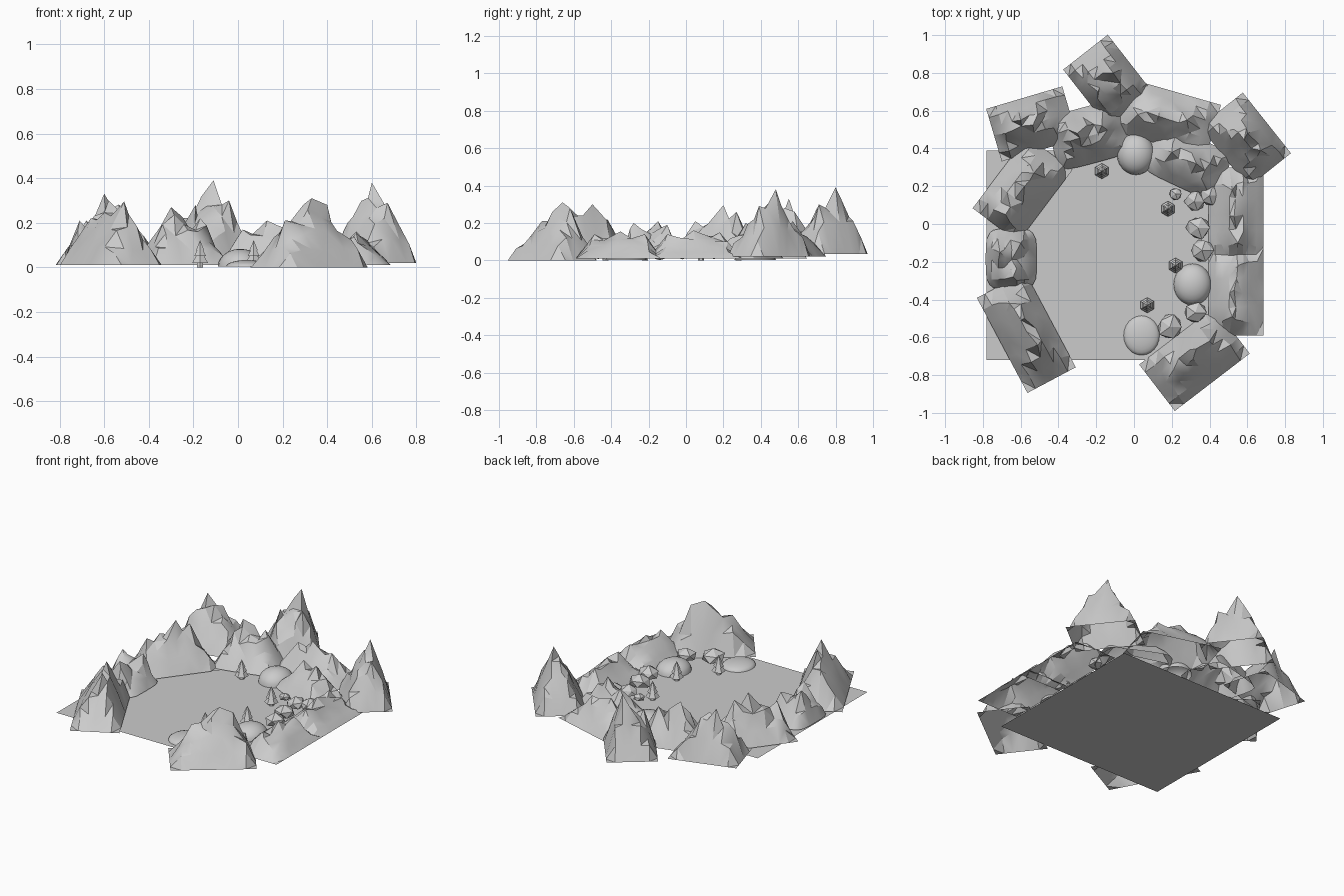
import bpy, bmesh, random
from math import cos, sin, radians
from mathutils import Vector

if "Cube" in bpy.data.objects:
    bpy.data.objects.remove(bpy.data.objects["Cube"])

random.seed(4)


def finish(bm, name, angle=None):
    bmesh.ops.recalc_face_normals(bm, faces=bm.faces)
    me = bpy.data.meshes.new(name)
    bm.to_mesh(me)
    bm.free()
    ob = bpy.data.objects.new(name, me)
    bpy.context.collection.objects.link(ob)
    if angle:
        bpy.ops.object.select_all(action='DESELECT')
        ob.select_set(True)
        bpy.context.view_layer.objects.active = ob
        bpy.ops.object.shade_smooth_by_angle(angle=radians(angle))
    return ob


# Mountain: an open rectangular grid patch raised into several pyramid peaks
def mountain(name, cx, cy, sx, sy, deg, base, peaks, rough=0.06, nx=8, ny=6, cut=0.0):
    a = radians(deg)
    ux, uy = Vector((cos(a), sin(a))), Vector((-sin(a), cos(a)))
    c = Vector((cx, cy))
    local = []
    for px, py, pz in peaks:
        d = Vector((px, py)) - c
        lx = max(-0.38 * sx, min(0.38 * sx, d.dot(ux)))
        ly = max(-0.35 * sy, min(0.35 * sy, d.dot(uy)))
        local.append((lx, ly, pz - base))
    xs = [(i / nx - 0.5) * sx for i in range(nx + 1)]
    ys = [(j / ny - 0.5) * sy for j in range(ny + 1)]
    # grid points nearest each peak are snapped to it
    snap = {}
    for lx, ly, h in local:
        i = min(range(nx + 1), key=lambda k: abs(xs[k] - lx))
        j = min(range(ny + 1), key=lambda k: abs(ys[k] - ly))
        snap[i, j] = (lx, ly, h)
    bm = bmesh.new()
    vs = []
    for i, x0 in enumerate(xs):
        row = []
        for j, y0 in enumerate(ys):
            x, y, h = x0, y0, 0.0
            inner = 0 < i < nx and 0 < j < ny
            if (i, j) in snap:
                x, y, h = snap[i, j]
            elif inner:
                for n, (lx, ly, ph) in enumerate(local):
                    t = min((x + sx / 2) / (lx + sx / 2), (sx / 2 - x) / (sx / 2 - lx),
                            (y + sy / 2) / (ly + sy / 2), (sy / 2 - y) / (sy / 2 - ly))
                    k = 1.0 if n == 0 else 1.15
                    h = max(h, ph * (1 - k * (1 - t)))
                h *= 1 + random.uniform(-2.0, 1.2) * rough
                x += random.uniform(-0.15, 0.15) * sx / nx
                y += random.uniform(-0.15, 0.15) * sy / ny
            elif cut:
                # rounded outline for the smaller hills
                e = abs(x / sx * 2) ** 4 * abs(y / sy * 2) ** 4
                x *= 1 - cut * e
                y *= 1 - cut * e
            p = c + ux * x + uy * y
            row.append(bm.verts.new((p.x, p.y, base + max(h, 0))))
        vs.append(row)
    for i in range(nx):
        for j in range(ny):
            bm.faces.new((vs[i][j], vs[i + 1][j], vs[i + 1][j + 1], vs[i][j + 1]))
    bmesh.ops.triangulate(bm, faces=bm.faces)
    return finish(bm, name, 28)


# Valley floor
bm = bmesh.new()
bm.faces.new([bm.verts.new(p) for p in
              ((-.78, -.72, 0), (.40, -.72, 0), (.40, .39, 0), (-.78, .39, 0))])
finish(bm, "valley_floor")

# Ring of mountains
mountain("back_peak", -.14, .76, .38, .30, -52, .035,
         [(-.11, .80, .39), (-.04, .71, .30), (-.19, .70, .28)])
mountain("back_right_peak", .59, .445, .41, .29, -51.5, .02,
         [(.60, .48, .38), (.67, .39, .29), (.53, .50, .24)])
mountain("back_left_mountain", -.54, .53, .42, .29, 16.5, .02,
         [(-.60, .55, .33), (-.51, .58, .26), (-.68, .48, .19)])
mountain("back_ridge_left", -.24, .47, .40, .30, 15, .01,
         [(-.30, .48, .27), (-.17, .52, .22)], cut=.1)
mountain("back_ridge_right", .18, .56, .50, .29, -16, .02,
         [(.13, .57, .21), (.28, .55, .18), (.02, .58, .17)])
mountain("inner_right_hill", .28, .33, .43, .28, -25, .01,
         [(.33, .32, .20), (.20, .38, .18)], cut=.12)
mountain("left_mountain", -.59, .185, .48, .30, 53, .01,
         [(-.58, .20, .295), (-.53, .27, .26), (-.68, .05, .21)])
mountain("left_hill", -.65, -.185, .27, .32, 0, .01,
         [(-.71, -.15, .21), (-.64, -.28, .20), (-.60, -.10, .19)], cut=.15)
mountain("front_left_mountain", -.57, -.575, .57, .29, -62, .01,
         [(-.58, -.50, .30), (-.51, -.64, .295), (-.66, -.42, .22)])
mountain("front_right_mountain", .32, -.715, .50, .31, 37.5, .0,
         [(.33, -.66, .31), (.40, -.62, .28), (.21, -.77, .21)])
mountain("right_ridge_front", .54, -.36, .29, .46, 0, .01,
         [(.53, -.35, .155), (.52, -.49, .14), (.55, -.22, .14)])
mountain("right_ridge_back", .54, .05, .29, .50, 0, .01,
         [(.53, .04, .16), (.52, .18, .15), (.55, -.10, .14)])

# Soft grassy mounds (upper half domes)
for n, (x, y, r, h) in enumerate(((.01, .37, .10, .08), (.31, -.32, .10, .07), (.04, -.59, .095, .03))):
    bm = bmesh.new()
    bmesh.ops.create_uvsphere(bm, u_segments=24, v_segments=12, radius=1)
    bmesh.ops.delete(bm, geom=[v for v in bm.verts if v.co.z < -.01], context='VERTS')
    for v in bm.verts:
        v.co = (x + v.co.x * r, y + v.co.y * r * 1.1, .003 + v.co.z * h)
    finish(bm, f"mound_{n}", 60)

# Faceted rocks along the right side
rocks = ((.19, -.545, .068), (.325, -.47, .06), (.36, -.14, .065), (.34, -.02, .065),
         (.32, .12, .055), (.22, .16, .035), (.40, .15, .055))
for n, (x, y, r) in enumerate(rocks):
    bm = bmesh.new()
    bmesh.ops.create_icosphere(bm, subdivisions=1, radius=r)
    for v in bm.verts:
        v.co *= random.uniform(.9, 1.15)
        v.co = Vector((x, y, .03)) + Vector((v.co.x, v.co.y, v.co.z * (.8 if v.co.z > 0 else .4)))
    finish(bm, f"rock_{n}")

# Pine trees: hexagonal trunk and three stacked cones
for n, (x, y) in enumerate(((-.17, .28), (.18, .08), (.22, -.22), (.07, -.43))):
    bm = bmesh.new()
    tiers = ((0, .016, .013, .03), (.02, .041, .012, .045), (.05, .031, .008, .04), (.075, .022, 0, .047))
    for z, r1, r2, h in tiers:
        ret = bmesh.ops.create_cone(bm, cap_ends=True, segments=6, radius1=r1, radius2=r2, depth=h)
        bmesh.ops.translate(bm, verts=ret["verts"], vec=(x, y, z + h / 2))
    finish(bm, f"pine_tree_{n}")
